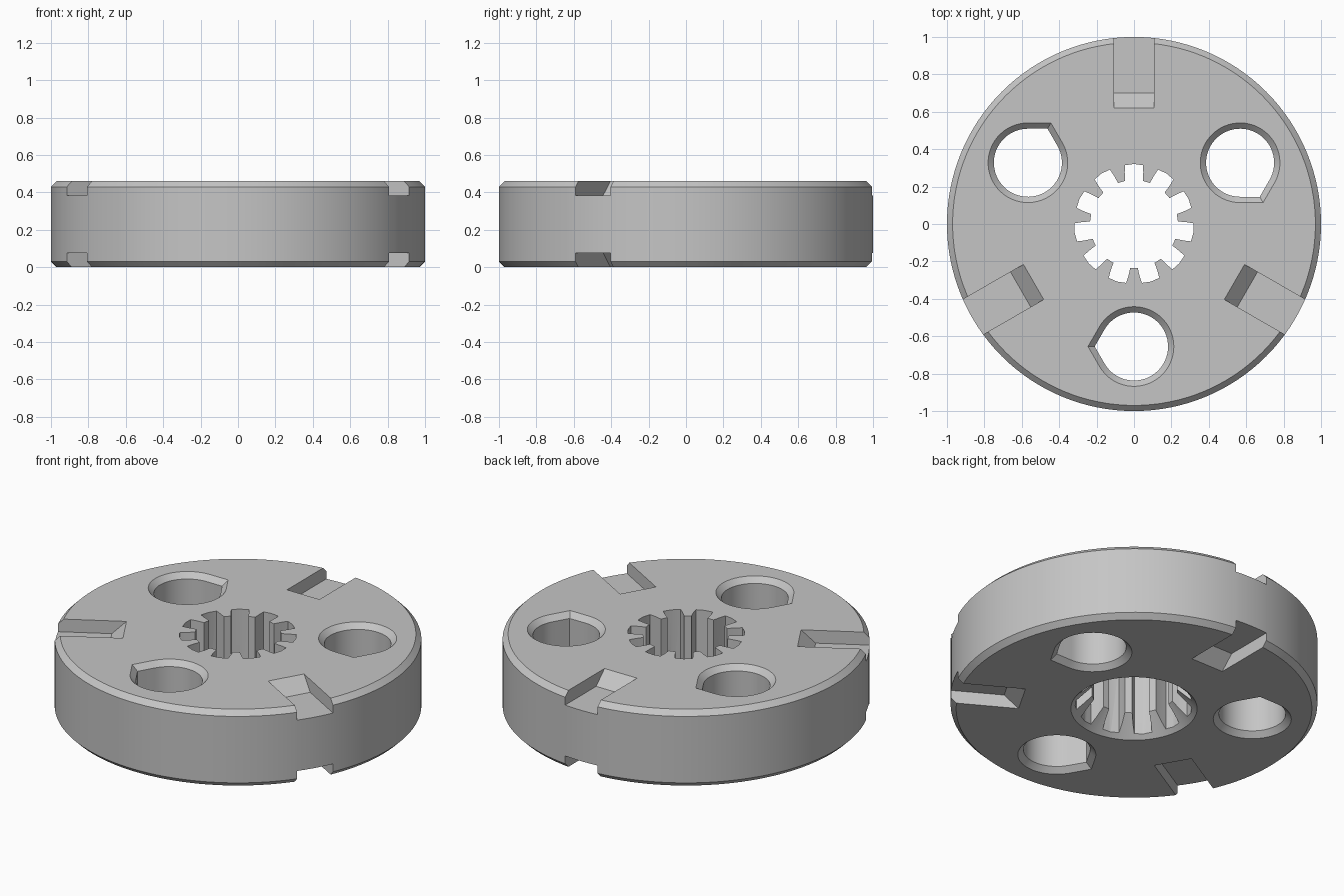
import bpy, bmesh
from math import sin, cos, radians, pi
from mathutils import Matrix, Vector

cube = bpy.data.objects.get("Cube")
if cube:
    bpy.data.objects.remove(cube, do_unlink=True)

HEIGHT = 0.46
grey = bpy.data.materials.new("plain_grey")
grey.use_nodes = True
colour = (0.56, 0.56, 0.56, 1)
grey.diffuse_color = colour
grey.node_tree.nodes["Principled BSDF"].inputs["Base Color"].default_value = colour


def loft(name, rings):
    """Closed solid skinned through rings of equal point count."""
    bm = bmesh.new()
    loops = [[bm.verts.new(p) for p in ring] for ring in rings]
    n = len(loops[0])
    for a, b in zip(loops, loops[1:]):
        for i in range(n):
            j = (i + 1) % n
            bm.faces.new((a[i], a[j], b[j], b[i]))
    bm.faces.new(loops[0])
    bm.faces.new(loops[-1])
    bmesh.ops.recalc_face_normals(bm, faces=bm.faces)
    mesh = bpy.data.meshes.new(name)
    bm.to_mesh(mesh)
    bm.free()
    mesh.materials.append(grey)
    obj = bpy.data.objects.new(name, mesh)
    bpy.context.collection.objects.link(obj)
    return obj


def polar(r, angle, z=0):
    return Vector((r * cos(angle), r * sin(angle), z))


def circle(r, z, n=128):
    return [polar(r, 2 * pi * i / n, z) for i in range(n)]


def cut(target, cutter):
    """Subtract the cutter, then discard it."""
    mod = target.modifiers.new("cut", 'BOOLEAN')
    mod.operation = 'DIFFERENCE'
    mod.solver = 'EXACT'
    mod.object = cutter
    bpy.context.view_layer.objects.active = target
    bpy.ops.object.modifier_apply(modifier=mod.name)
    bpy.data.objects.remove(cutter, do_unlink=True)


# Chamfered disc
disc = loft("splined_disc", [circle(0.97, 0), circle(1, 0.03),
                             circle(1, HEIGHT - 0.03), circle(0.97, HEIGHT)])

# Splined centre hole: tapered teeth pointing inward
TEETH = 11


def spline(z):
    pts = []
    for i in range(TEETH):
        mid = pi / 2 + 2 * pi * i / TEETH
        for r, deg in ((0.235, -11.5), (0.28, -10.2), (0.318, -8.8), (0.321, 0),
                       (0.318, 8.8), (0.28, 10.2), (0.235, 11.5)):
            pts.append(polar(r, mid + radians(deg), z))
    return pts


cut(disc, loft("spline_cutter", [spline(-0.1), spline(HEIGHT + 0.1)]))

# Countersink under the centre hole
cut(disc, loft("countersink_cutter", [circle(0.394, -0.05), circle(0.144, 0.2)]))


# Teardrop through-holes, chamfered at both ends
def teardrop(r, z, centre, tip):
    steps = 48
    pts = [polar(r / cos(pi / 6), tip)]
    pts += [polar(r, tip + pi / 6 + (5 * pi / 3) * i / steps) for i in range(steps + 1)]
    return [p + centre + Vector((0, 0, z)) for p in pts]


for deg in (-90, 30, 150):
    angle = radians(deg)
    levels = ((0.263, -0.05), (0.182, 0.031), (0.182, HEIGHT - 0.031), (0.263, HEIGHT + 0.05))
    cut(disc, loft("hole_cutter", [teardrop(r, z, polar(0.655, angle), angle - pi / 2)
                                   for r, z in levels]))

# Radial slots with a ramped inner end, on both faces
slot = ((0.70, 0.383), (1.1, 0.383), (1.1, 0.537), (0.54, 0.537))
for deg in (90, 210, 330):
    turn = Matrix.Rotation(radians(deg), 3, 'Z')
    for flip in (False, True):
        rings = [[turn @ Vector((r, side, HEIGHT - z if flip else z)) for r, z in slot]
                 for side in (-0.108, 0.108)]
        cut(disc, loft("slot_cutter", rings))

# Smooth round walls, crisp edges
bpy.ops.object.select_all(action='DESELECT')
disc.select_set(True)
bpy.context.view_layer.objects.active = disc
bpy.ops.object.shade_smooth_by_angle(angle=radians(20))
